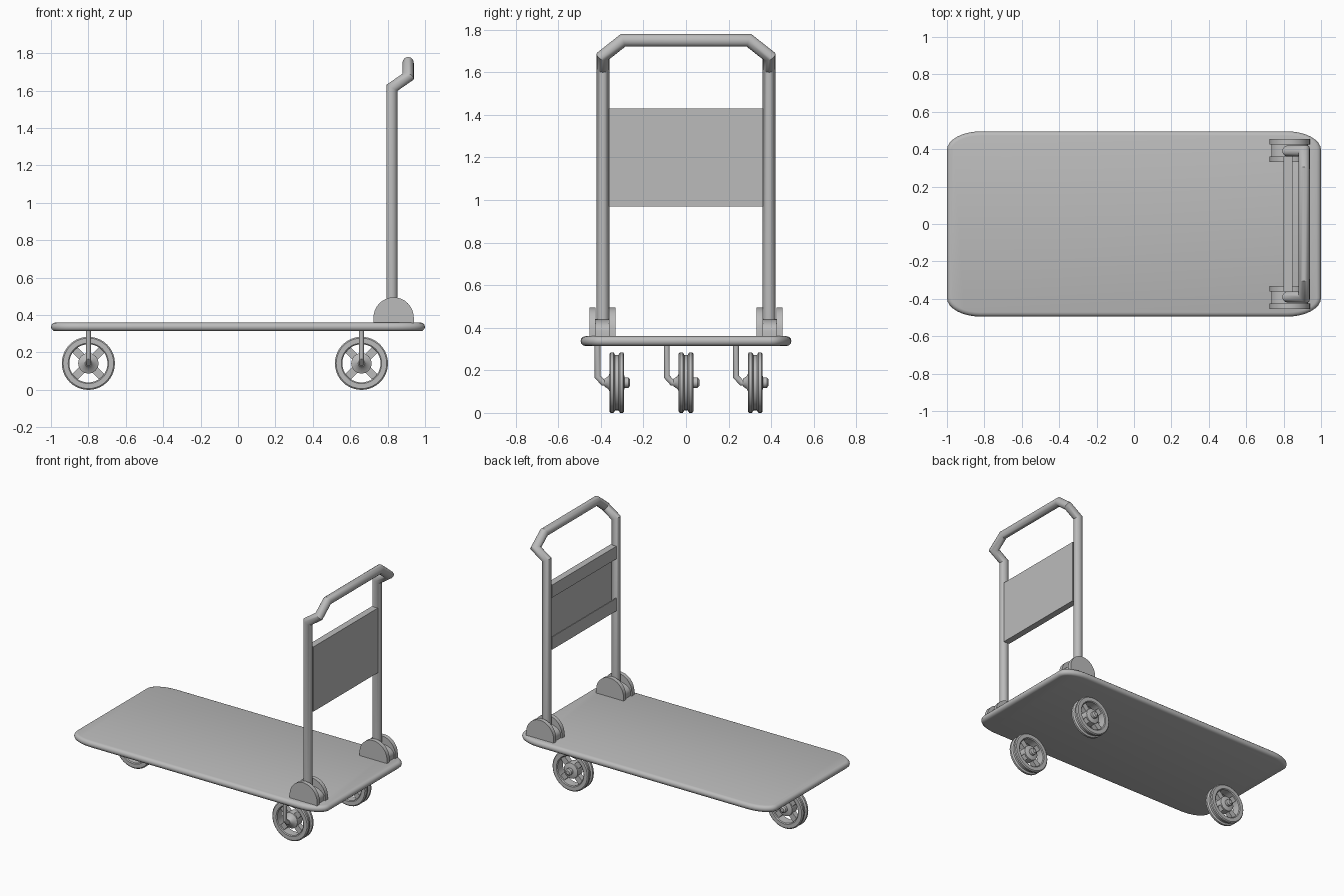
import bpy
import bmesh
from math import sin, cos, pi, radians
from mathutils import Vector, Matrix

cube = bpy.data.objects.get("Cube")
if cube:
    bpy.data.objects.remove(cube, do_unlink=True)

grey = bpy.data.materials.new("plain_grey")
grey.use_nodes = True
grey.diffuse_color = (0.5, 0.5, 0.5, 1)
grey.node_tree.nodes["Principled BSDF"].inputs["Base Color"].default_value = (0.5, 0.5, 0.5, 1)


def finish(name, bm):
    """Turn a bmesh into a smooth-shaded object with sharp edges kept."""
    bmesh.ops.recalc_face_normals(bm, faces=bm.faces)
    mesh = bpy.data.meshes.new(name)
    bm.to_mesh(mesh)
    bm.free()
    mesh.materials.append(grey)
    obj = bpy.data.objects.new(name, mesh)
    bpy.context.collection.objects.link(obj)
    bpy.ops.object.select_all(action='DESELECT')
    obj.select_set(True)
    bpy.context.view_layer.objects.active = obj
    bpy.ops.object.shade_smooth_by_angle(angle=radians(32))
    return obj


def bridge(bm, rings, cap=True, closed=False):
    """Skin a list of vertex coordinate rings."""
    loops = [[bm.verts.new(p) for p in ring] for ring in rings]
    pairs = list(zip(loops, loops[1:]))
    if closed:
        pairs.append((loops[-1], loops[0]))
    for a, b in pairs:
        for i in range(len(a)):
            j = (i + 1) % len(a)
            bm.faces.new((a[i], a[j], b[j], b[i]))
    if cap:
        bm.faces.new(loops[0])
        bm.faces.new(loops[-1])


def tube(bm, points, radius, sides=16):
    """Sweep a circle along straight runs with mitred corners."""
    pts = [Vector(p) for p in points]
    dirs = [(b - a).normalized() for a, b in zip(pts, pts[1:])]
    u = dirs[0].orthogonal().normalized()
    v = dirs[0].cross(u)
    angles = [2 * pi * i / sides for i in range(sides)]
    ring = [pts[0] + radius * (cos(a) * u + sin(a) * v) for a in angles]
    rings = [ring]
    for i, d in enumerate(dirs):
        n = d + dirs[i + 1] if i + 1 < len(dirs) else d
        ring = [p + d * ((pts[i + 1] - p).dot(n) / d.dot(n)) for p in ring]
        rings.append(ring)
    bridge(bm, rings)


def lathe(bm, profile, center, closed=False, sides=40):
    """Revolve (radius, y) pairs around an axis parallel to y."""
    cx, cy, cz = center
    rings = [[(cx + r * cos(2 * pi * i / sides), cy + y, cz + r * sin(2 * pi * i / sides))
              for i in range(sides)] for r, y in profile]
    bridge(bm, rings, cap=not closed, closed=closed)


def extrude_y(bm, profile, y0, y1):
    bridge(bm, [[(x, y, z) for x, z in profile] for y in (y0, y1)])


# Deck: rounded rectangle with a half-round edge
def deck_ring(inset, z):
    hx, hy, rx, ry = 1 - inset, 0.495 - inset, 0.18 - inset, 0.1 - inset
    ring = []
    for q, (sx, sy) in enumerate([(1, 1), (-1, 1), (-1, -1), (1, -1)]):
        for k in range(9):
            a = pi / 2 * (q + k / 8)
            ring.append((sx * (hx - rx) + rx * cos(a), sy * (hy - ry) + ry * sin(a), z))
    return ring


bm = bmesh.new()
bridge(bm, [deck_ring(0.023 * (1 - cos(a)), 0.337 + 0.023 * sin(a))
            for a in [radians(d) for d in range(-90, 91, 30)]])
finish("deck", bm)

# Push handle: one bent tube, mirrored across the deck
half = [(0.823, -0.39, 0.38), (0.823, -0.39, 1.615), (0.91, -0.39, 1.675), (0.91, -0.295, 1.75)]
bm = bmesh.new()
tube(bm, half + [(x, -y, z) for x, y, z in reversed(half)], 0.03)
finish("push_handle", bm)

# Back panel: folded sheet with lips along the top and bottom
lo, hi, front, back, t, lip = 0.97, 1.43, 0.80, 0.847, 0.008, 0.09
profile = [(back, lo), (back, hi), (front, hi), (front, hi - lip), (front + t, hi - lip),
           (front + t, hi - t), (back - t, hi - t), (back - t, lo + t),
           (front + t, lo + t), (front + t, lo + lip), (front, lo + lip), (front, lo)]
bm = bmesh.new()
extrude_y(bm, profile, -0.362, 0.362)
finish("handle_panel", bm)


# Handle brackets: domed cheeks either side of a lower core
def dome(half_width, top):
    base, shoulder = 0.357, 0.385
    arc = [(0.832 + half_width * cos(pi * k / 16), shoulder + (top - shoulder) * sin(pi * k / 16))
           for k in range(17)]
    return [(0.832 + half_width, base)] + arc + [(0.832 - half_width, base)]


for side, y in (("right", -0.393), ("left", 0.393)):
    bm = bmesh.new()
    extrude_y(bm, dome(0.108, 0.495), y - 0.061, y - 0.032)
    extrude_y(bm, dome(0.108, 0.495), y + 0.032, y + 0.061)
    extrude_y(bm, dome(0.098, 0.44), y - 0.032, y + 0.032)
    finish(side + "_handle_bracket", bm)

# Casters: grooved rim, diagonal spokes, hub and bent stem
R = 0.142
rim = [(0.102, -0.03), (0.108, -0.035), (0.135, -0.035), (R, -0.029), (R, -0.015),
       (0.13, -0.008), (0.13, 0.008), (R, 0.015), (R, 0.029), (0.135, 0.035),
       (0.108, 0.035), (0.102, 0.03)]
hub = [(0.018, -0.058), (0.03, -0.04), (0.055, -0.028), (0.055, 0.028), (0.03, 0.036),
       (0.024, 0.036), (0.024, 0.055), (0.014, 0.063)]

for name, x, y in (("right_rear", 0.66, -0.325), ("left_rear", 0.66, 0.325), ("front", -0.8, 0)):
    center = Vector((x, y, R))
    bm = bmesh.new()
    lathe(bm, rim, center, closed=True)
    for k in range(4):
        turn = Matrix.Rotation(pi / 4 + k * pi / 2, 4, 'Y')
        place = (Matrix.Translation(center) @ turn @ Matrix.Translation((0.077, 0, 0))
                 @ Matrix.Diagonal((0.066, 0.036, 0.04, 1)))
        bmesh.ops.create_cube(bm, size=1, matrix=place)
    finish(name + "_wheel", bm)

    bm = bmesh.new()
    lathe(bm, hub, center, sides=16)
    finish(name + "_hub", bm)

    bm = bmesh.new()
    tube(bm, [(x, y - 0.09, 0.325), (x, y - 0.09, 0.17), (x, y - 0.065, R), (x, y - 0.02, R)],
         0.014, 12)
    finish(name + "_stem", bm)
